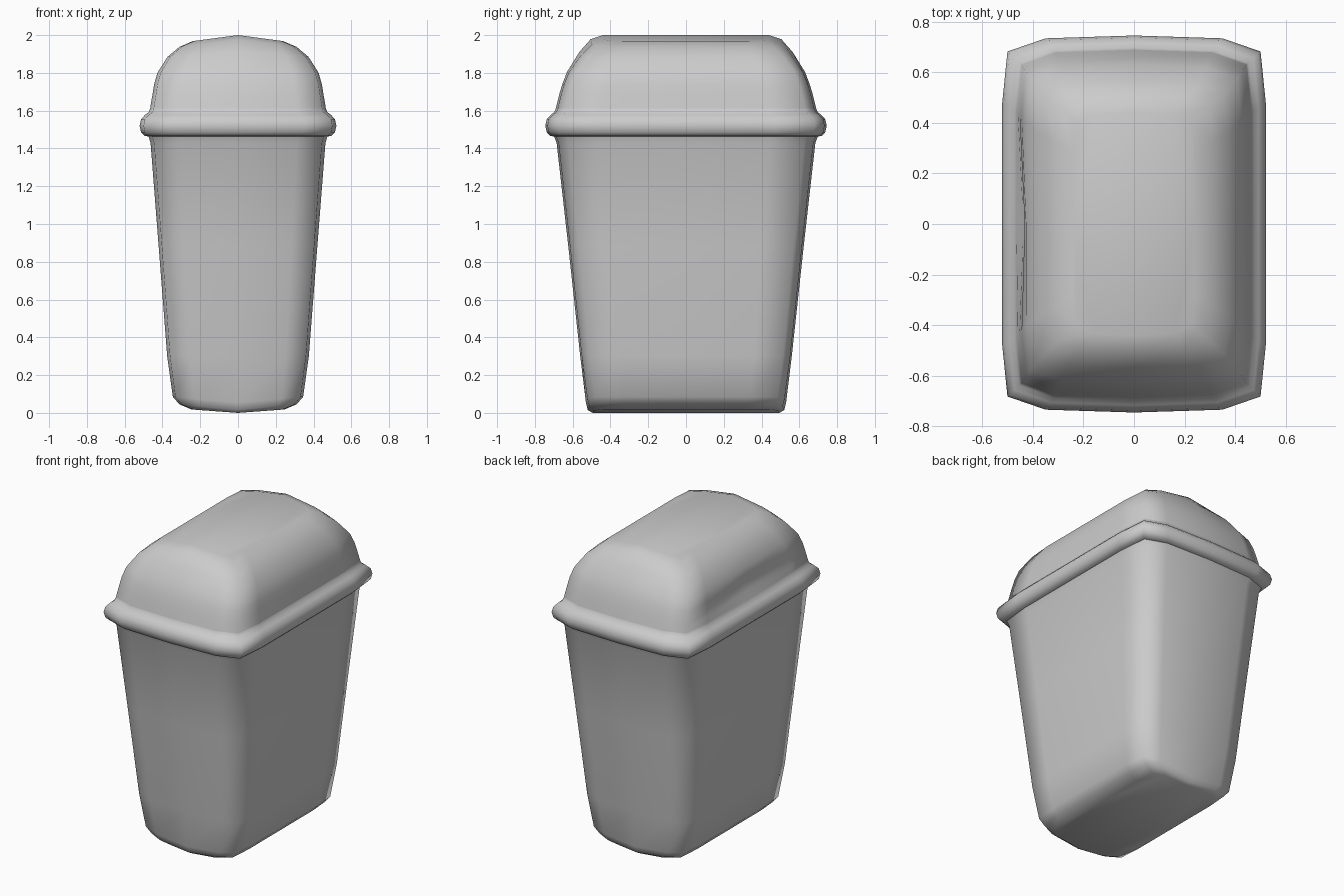
import bpy

if "Cube" in bpy.data.objects:
    bpy.data.objects.remove(bpy.data.objects["Cube"])

# One quadrant of the rounded-rectangle cross-section, as fractions of the half sizes
QUAD = [(1, 0), (1, .64), (.96, .915), (.67, .985)]


def section():
    q = QUAD
    right = q + [(0, 1)]
    left = [(-x, y) for x, y in reversed(q)]
    top = right + left
    return top + [(-x, -y) for x, y in top[1:-1]]


SEC = section()
N = len(SEC)


def loft(name, rings, cap_start=False, cap_end=False, dents=None):
    """Skin rings of (half x, half y, z, crown); crown lifts the x = 0 ridge."""
    verts, faces = [], []
    for i, (hx, hy, z, crown) in enumerate(rings):
        for fx, fy in SEC:
            x = hx * fx
            if dents and fx == -1 and fy == 0:
                x += dents.get(i, 0)
            verts.append((x, hy * fy, z + crown * (1 - abs(fx))))
    for i in range(len(rings) - 1):
        for j in range(N):
            k = (j + 1) % N
            faces.append((i * N + j, i * N + k, (i + 1) * N + k, (i + 1) * N + j))
    # Caps are two halves folded along the ridge
    a, b = N // 4, 3 * N // 4
    for on, base, flip in ((cap_start, 0, True), (cap_end, (len(rings) - 1) * N, False)):
        if on:
            for idx in (list(range(a, b + 1)), list(range(b, N)) + list(range(0, a + 1))):
                f = [base + j for j in idx]
                faces.append(f[::-1] if flip else f)
    me = bpy.data.meshes.new(name)
    me.from_pydata(verts, [], faces)
    for p in me.polygons:
        p.use_smooth = True
    ob = bpy.data.objects.new(name, me)
    bpy.context.collection.objects.link(ob)
    return ob


# Tapered body with a slightly keeled underside
loft("bin_body", [
    (.245, .495, .018, -.018),
    (.31, .52, .045, -.03),
    (.345, .53, .085, -.03),
    (.375, .56, .30, 0),
    (.42, .623, .88, 0),
    (.463, .685, 1.43, 0),
    (.475, .70, 1.468, 0),
], cap_start=True)

# Rounded rim between body and lid
loft("rim", [(hx, hx + .224, z, 0) for hx, z in (
    (.468, 1.463), (.495, 1.466), (.513, 1.485), (.521, 1.52),
    (.513, 1.555), (.492, 1.578), (.473, 1.592), (.465, 1.612))])

# Domed lid with a shallow finger dent on the left side
loft("lid", [
    (.465, .689, 1.612, 0),
    (.459, .68, 1.65, 0),
    (.452, .67, 1.69, 0),
    (.444, .655, 1.74, 0),
    (.427, .63, 1.80, .005),
    (.373, .565, 1.885, .025),
    (.31, .505, 1.938, .04),
    (.24, .44, 1.968, .032),
], cap_end=True, dents={1: .022, 2: .04, 3: .012})
